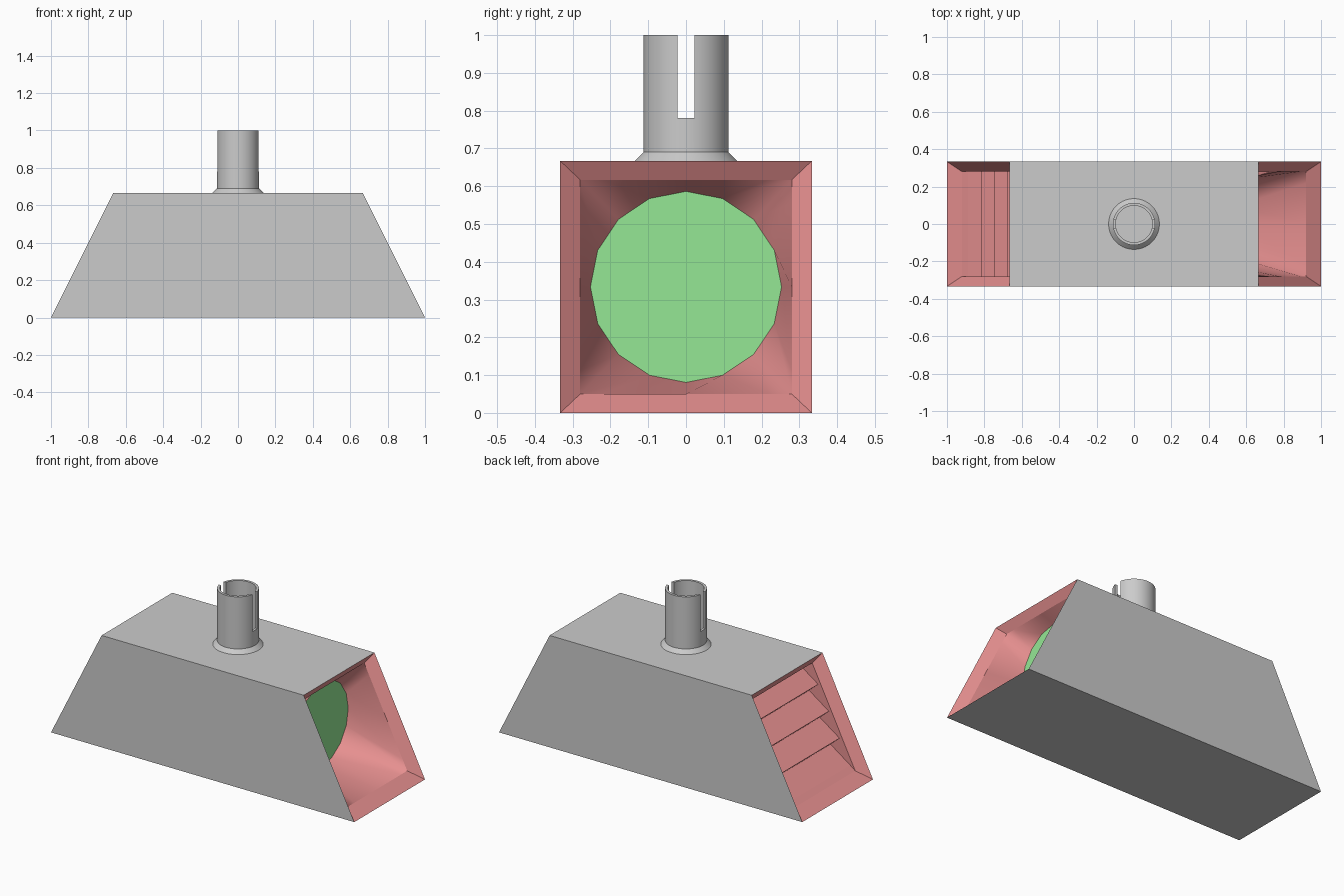
import bpy, bmesh, math

if "Cube" in bpy.data.objects:
    bpy.data.objects.remove(bpy.data.objects["Cube"])

W, H = 0.333, 0.667          # half width in y, body height
IY, Z0, Z1 = 0.28, 0.05, 0.617   # inner opening of the end frames
DEPTH = 0.055                # how far the frame chamfer sinks in


def material(name, rgb):
    m = bpy.data.materials.new(name)
    m.diffuse_color = (*rgb, 1)
    m.use_nodes = True
    m.node_tree.nodes["Principled BSDF"].inputs["Base Color"].default_value = m.diffuse_color
    return m


red = material("red", (0.8, 0.28, 0.28))
green = material("green", (0.3, 0.8, 0.3))


def finish(bm, name, mat=None, side=0):
    """Make the object; side = x direction the first face must look towards."""
    bmesh.ops.recalc_face_normals(bm, faces=bm.faces)
    bm.faces.ensure_lookup_table()
    if side and bm.faces[0].normal.x * side < 0:
        bmesh.ops.reverse_faces(bm, faces=bm.faces)
    me = bpy.data.meshes.new(name)
    bm.to_mesh(me)
    bm.free()
    ob = bpy.data.objects.new(name, me)
    bpy.context.collection.objects.link(ob)
    if mat:
        me.materials.append(mat)
    return ob


def bridge(bm, a, b, smooth=False):
    n = len(a)
    for i in range(n):
        f = bm.faces.new((a[i], a[(i + 1) % n], b[(i + 1) % n], b[i]))
        f.smooth = smooth


def slope_x(z, d=0.0):
    return 1 - z / 2 - d


def frame(bm, side, inner):
    """Chamfered border; inner is a loop of verts whose corners are listed."""
    outer = [bm.verts.new((side * slope_x(z), y, z))
             for y, z in ((-W, 0), (W, 0), (W, H), (-W, H))]
    n = len(inner) // 4
    for i in range(4):
        seg = [inner[(i * n + k) % len(inner)] for k in range(n + 1)]
        bm.faces.new([outer[i], outer[(i + 1) % 4]] + seg[::-1])


# Body: tapered sleeve, its ends are closed by the frames
bm = bmesh.new()
loops = [[bm.verts.new((s * slope_x(z), y, z))
          for y, z in ((-W, 0), (W, 0), (W, H), (-W, H))] for s in (-1, 1)]
bridge(bm, *loops)
finish(bm, "body")

# Lamp end: square frame lofted to a 16-sided lens opening
bm = bmesh.new()
LX, LR, CZ = 0.55, 0.253, (Z0 + Z1) / 2
corners = [(-1, -1), (1, -1), (1, 1), (-1, 1)]
rim = []
for i in range(4):
    a, b = corners[i], corners[(i + 1) % 4]
    for t in (0, 0.11, 0.5, 0.89):
        y = IY * (a[0] + (b[0] - a[0]) * t)
        z = CZ + (Z1 - Z0) / 2 * (a[1] + (b[1] - a[1]) * t)
        rim.append(bm.verts.new((slope_x(z, DEPTH), y, z)))
angles = [math.radians(-135 + 22.5 * i) for i in range(16)]
circle = [(LX, LR * math.cos(a), CZ + LR * math.sin(a)) for a in angles]
frame(bm, 1, rim)
bridge(bm, rim, [bm.verts.new(c) for c in circle], smooth=True)
finish(bm, "lamp_reflector", red, 1)

# Lens disc
bm = bmesh.new()
bm.faces.new([bm.verts.new(c) for c in circle])
finish(bm, "lens", green, 1)

# Louvre end: frame around four stepped slats
bm = bmesh.new()
profile = [(-slope_x(Z0, DEPTH), Z0)]
for k in range(4):
    x, z = -0.887 + 0.0705 * k, 0.075 + 0.1418 * k
    profile += [(x, z), (x + 0.13, z + 0.09)]
profile += [(profile[-1][0], Z1), (-slope_x(Z1, DEPTH), Z1)]
left, right = [[bm.verts.new((x, y, z)) for x, z in profile] for y in (-IY, IY)]
frame(bm, -1, [left[0], right[0], right[-1], left[-1]])
bridge(bm, left, right)
# the last bridged quad spans the opening itself, so drop it
bm.faces.ensure_lookup_table()
bmesh.ops.delete(bm, geom=[bm.faces[-1]], context='FACES_ONLY')
bm.faces.new(left)
bm.faces.new(right)
finish(bm, "louvre_vent", red, -1)

# Mounting tube with flared foot
bm = bmesh.new()
SEG = 40
rings = [[bm.verts.new((r * math.cos(2 * math.pi * i / SEG),
                        r * math.sin(2 * math.pi * i / SEG), z)) for i in range(SEG)]
         for r, z in ((0.137, 0.666), (0.113, 0.69), (0.113, 1), (0.098, 1), (0.098, 0.666))]
for i in range(5):
    bridge(bm, rings[i], rings[(i + 1) % 5])
tube = finish(bm, "mounting_tube")

# Slot through both sides of the tube
bpy.ops.mesh.primitive_cube_add(size=1, location=(0, 0, 0.93))
cutter = bpy.context.object
cutter.name = "slot_cutter"
cutter.scale = (0.4, 0.044, 0.3)
cutter.hide_render = True
bpy.context.view_layer.update()
mod = tube.modifiers.new("slot", 'BOOLEAN')
mod.operation, mod.solver, mod.object = 'DIFFERENCE', 'EXACT', cutter
bpy.ops.object.select_all(action='DESELECT')
tube.select_set(True)
bpy.context.view_layer.objects.active = tube
bpy.ops.object.modifier_apply(modifier="slot")
bpy.ops.object.shade_smooth_by_angle(angle=math.radians(30))
bpy.data.objects.remove(cutter)
